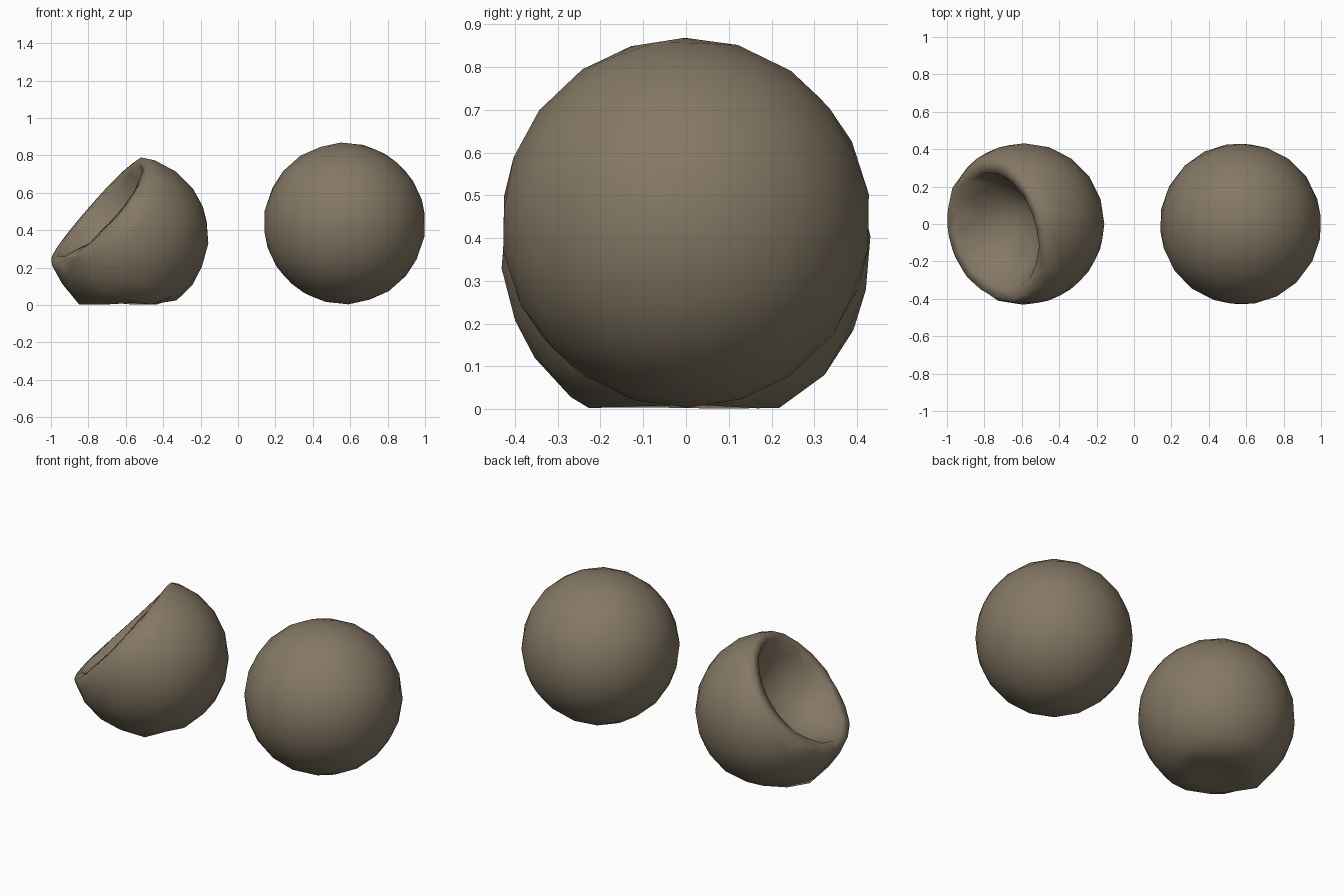
import bpy, bmesh, math
from mathutils import Vector, Matrix

cube = bpy.data.objects.get("Cube")
if cube:
    bpy.data.objects.remove(cube, do_unlink=True)

RADIUS = 0.433

leather = bpy.data.materials.new("dull_brown")
leather.use_nodes = True
colour = (0.235, 0.19, 0.13, 1)
leather.diffuse_color = colour
leather.node_tree.nodes["Principled BSDF"].inputs["Base Color"].default_value = colour


def ball_mesh(tilt):
    bm = bmesh.new()
    turn = Matrix.Rotation(tilt, 4, 'Y') @ Matrix.Rotation(tilt, 4, 'X')
    bmesh.ops.create_icosphere(bm, subdivisions=3, radius=RADIUS, matrix=turn)
    return bm


def finish(bm, name, location, sharp_angle):
    bmesh.ops.recalc_face_normals(bm, faces=bm.faces)
    mesh = bpy.data.meshes.new(name)
    bm.to_mesh(mesh)
    bm.free()
    mesh.materials.append(leather)
    obj = bpy.data.objects.new(name, mesh)
    bpy.context.collection.objects.link(obj)
    obj.location = location
    bpy.ops.object.select_all(action='DESELECT')
    obj.select_set(True)
    bpy.context.view_layer.objects.active = obj
    bpy.ops.object.shade_smooth_by_angle(angle=math.radians(sharp_angle))


# Full ball
finish(ball_mesh(math.radians(9)), "round_ball", (0.57, 0, 0.436), 60)

# Deflated ball: cut the outer and inner ring of the lip
bm = ball_mesh(math.radians(5))
dent = Vector((-0.72, -0.2, 0.66)).normalized()
side = dent.cross(Vector((0, 0, 1))).normalized()
up = dent.cross(side)
rim, lip = 0.21, 0.03
for level in (rim, rim + lip):
    bmesh.ops.bisect_plane(bm, geom=bm.verts[:] + bm.edges[:] + bm.faces[:],
                           dist=0.012, plane_co=dent * level, plane_no=dent)

# Fold the cap inwards behind a narrow lip
for v in bm.verts:
    height = v.co.dot(dent) - rim
    across, along = v.co.dot(side), v.co.dot(up)
    if height > 0.015:
        # soft creases run around the hollow
        crease = 1 + 0.08 * math.sin(5 * math.atan2(along, across))
        depth = max(0, height - lip) * 1.4 * crease
        v.co = side * across * 0.9 + up * along * 0.92 + dent * (rim - depth)
    if height > -0.015:
        # the rim sags at both sides
        v.co -= dent * 0.025 * (across / 0.38) ** 2

# Sagging base, pressed flat with a slight hollow
floor = -0.36
for v in bm.verts:
    if v.co.z < floor + 0.015:
        spread = math.hypot(v.co.x, v.co.y)
        v.co.z = floor - 0.005 + 0.03 * max(0, 1 - spread / 0.22)
finish(bm, "deflated_ball", (-0.59, 0, 0.367), 100)
